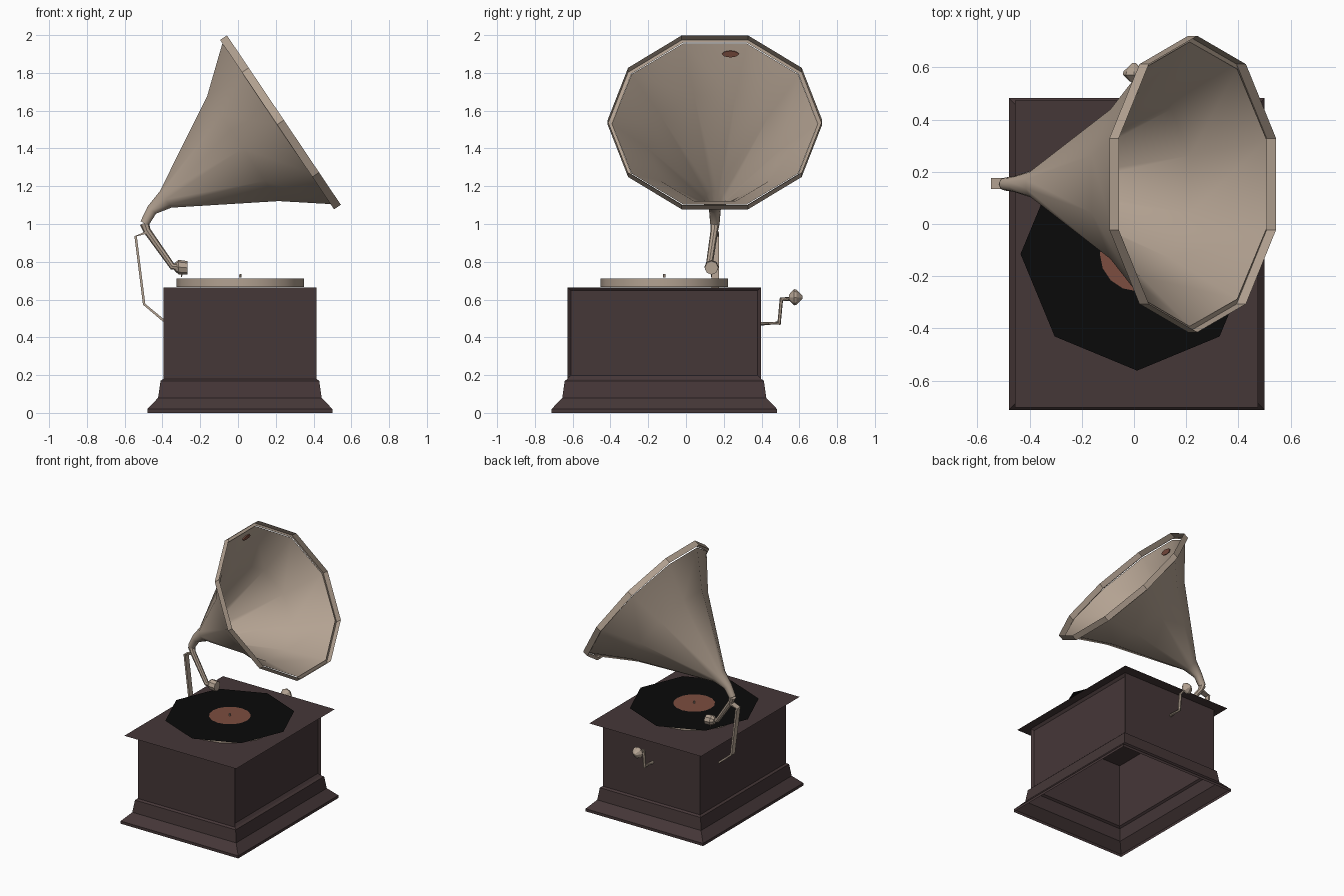
import bpy, bmesh, math
from mathutils import Vector

if "Cube" in bpy.data.objects:
    bpy.data.objects.remove(bpy.data.objects["Cube"])


def material(name, rgb):
    m = bpy.data.materials.new(name)
    m.diffuse_color = (*rgb, 1)
    m.use_nodes = True
    m.node_tree.nodes["Principled BSDF"].inputs["Base Color"].default_value = m.diffuse_color
    return m


WOOD = material("dark_wood", (0.060, 0.038, 0.039))
BRASS = material("pale_brass", (0.45, 0.36, 0.285))
BLACK = material("record_black", (0.003, 0.003, 0.003))
RED = material("label_red", (0.20, 0.075, 0.05))


def finish(name, bm, mat, smooth=None):
    bmesh.ops.recalc_face_normals(bm, faces=bm.faces)
    me = bpy.data.meshes.new(name)
    bm.to_mesh(me)
    bm.free()
    me.materials.append(mat)
    ob = bpy.data.objects.new(name, me)
    bpy.context.collection.objects.link(ob)
    if smooth:
        bpy.ops.object.select_all(action='DESELECT')
        ob.select_set(True)
        bpy.context.view_layer.objects.active = ob
        bpy.ops.object.shade_smooth_by_angle(angle=math.radians(smooth))
    return ob


def skin(bm, rings):
    for a, b in zip(rings, rings[1:]):
        n = len(a)
        for i in range(n):
            bm.faces.new((a[i], a[(i + 1) % n], b[(i + 1) % n], b[i]))


def loft(name, stations, sides, mat, normal=None, caps=False, smooth=None, phase=0.0):
    """Tube through (x, y, z, radius) stations; rings follow the path."""
    bm = bmesh.new()
    pts = [Vector(s[:3]) for s in stations]
    rings = []
    for i, p in enumerate(pts):
        if normal:
            t = Vector(normal).normalized()
        else:
            t = Vector((0, 0, 0))
            if i:
                t += (p - pts[i - 1]).normalized()
            if i < len(pts) - 1:
                t += (pts[i + 1] - p).normalized()
            t.normalize()
        ref = Vector((0, 1, 0)) if abs(t.y) < 0.8 else Vector((1, 0, 0))
        v = t.cross(ref).normalized()
        u = v.cross(t)
        ring = []
        for k in range(sides):
            a = 2 * math.pi * k / sides + phase
            ring.append(bm.verts.new(p + stations[i][3] * (u * math.cos(a) + v * math.sin(a))))
        rings.append(ring)
    skin(bm, rings)
    if caps:
        bm.faces.new(rings[0])
        bm.faces.new(rings[-1])
    return finish(name, bm, mat, smooth)


def disc(name, centre, r, sides, mat):
    bm = bmesh.new()
    bmesh.ops.create_circle(bm, cap_ends=True, segments=sides, radius=r)
    ob = finish(name, bm, mat)
    ob.location = centre
    return ob


CX, CY = 0.01, -0.115

# Cabinet: open-bottomed shell with flared plinth and a sunk panel on the right
bm = bmesh.new()
rings = []
for z, d in ((0, .085), (.02, .085), (.08, .028), (.17, .015), (.18, 0), (.665, 0)):
    hx, hy = .405 + d, .512 + d
    rings.append([bm.verts.new((CX + sx * hx, CY + sy * hy, z))
                  for sx, sy in ((-1, -1), (1, -1), (1, 1), (-1, 1))])
skin(bm, rings)
bmesh.ops.recalc_face_normals(bm, faces=bm.faces)
side = [f for f in bm.faces if f.normal.x > .9 and f.calc_center_median().z > .3]
bmesh.ops.inset_individual(bm, faces=side, thickness=.025, depth=-.015)
finish("cabinet", bm, WOOD)

# Thin lid
bm = bmesh.new()
bm.faces.new([bm.verts.new((CX + sx * .466, CY + sy * .588, .666))
              for sx, sy in ((-1, -1), (1, -1), (1, 1), (-1, 1))])
finish("cabinet_lid", bm, WOOD)

# Platter, record, label and spindle
RX, RY = .012, -.115
loft("platter", [(RX, RY, .667, .337), (RX, RY, .711, .337)], 16, BRASS, caps=True, smooth=30)
disc("record", (RX, RY, .716), .447, 8, BLACK)
disc("record_label", (RX, RY, .719), .143, 16, RED)
loft("spindle", [(RX, RY, .716, .007), (RX, RY, .735, .006)], 6, BRASS, caps=True)

# Horn: ten-sided bell narrowing into a bent neck
HY = .153
AXIS = (.83, 0, .558)
loft("horn", [(.213, HY, 1.530, .545), (.026, HY, 1.40, .354), (-.383, HY, 1.13, .056),
              (-.456, HY, 1.074, .031), (-.495, HY, 1.003, .025)], 10, BRASS, smooth=42)
loft("horn_rim", [(.213, HY, 1.530, .545), (.207, HY, 1.526, .568), (.243, HY, 1.55, .568)],
     10, BRASS, normal=AXIS)

# Small badge through the top facet of the horn
wall = Vector((.09, 0, .27)).normalized()
out = Vector((-wall.z, 0, wall.x))
bm = bmesh.new()
c = Vector((-.094, .235, 1.90))
rings = []
for s in (-1, 1):
    rings.append([bm.verts.new(c + out * .004 * s
                               + Vector((0, .045 * math.cos(k * math.pi / 4), 0))
                               + wall * .018 * math.sin(k * math.pi / 4)) for k in range(8)])
skin(bm, rings)
for r in rings:
    bm.faces.new(r)
finish("horn_badge", bm, RED)

# Tone arm, sound box and needle
loft("tone_arm", [(-.495, HY, 1.003, .025), (-.482, .150, .965, .020),
                  (-.347, .122, .775, .018), (-.29, .122, .772, .018)], 8, BRASS, caps=True, smooth=40)
loft("sound_box", [(-.335, .135, .772, .022), (-.315, .135, .772, .038),
                   (-.268, .135, .768, .036)], 8, BRASS, normal=(1, 0, 0), caps=True)
loft("needle", [(-.295, .135, .745, .006), (-.30, .135, .72, .002)], 5, BRASS, caps=True)


# Flat strap carrying the horn from the left wall
def strap(name, path, half_width, thick):
    bm = bmesh.new()
    rings = []
    for i, (x, z) in enumerate(path):
        a, b = path[max(i - 1, 0)], path[min(i + 1, len(path) - 1)]
        t = Vector((b[0] - a[0], b[1] - a[1])).normalized() * thick / 2
        rings.append([bm.verts.new((x + s * t.y, .155 + w * half_width, z - s * t.x))
                      for s, w in ((-1, -1), (1, -1), (1, 1), (-1, 1))])
    skin(bm, rings)
    bm.faces.new(rings[0])
    bm.faces.new(rings[-1])
    finish(name, bm, BRASS)


strap("horn_bracket", [(-.485, .955), (-.542, .935), (-.497, .575), (-.393, .488)], .021, .013)

# Winding crank on the back
loft("crank", [(0, .385, .472, .012), (0, .493, .475, .012), (0, .505, .602, .012),
               (0, .562, .604, .012)], 6, BRASS, caps=True, smooth=40)
loft("crank_handle", [(0, .545, .612, .014), (0, .572, .612, .043), (0, .585, .612, .040),
                      (0, .618, .612, .006)], 8, BRASS, normal=(0, 1, 0), caps=True)
